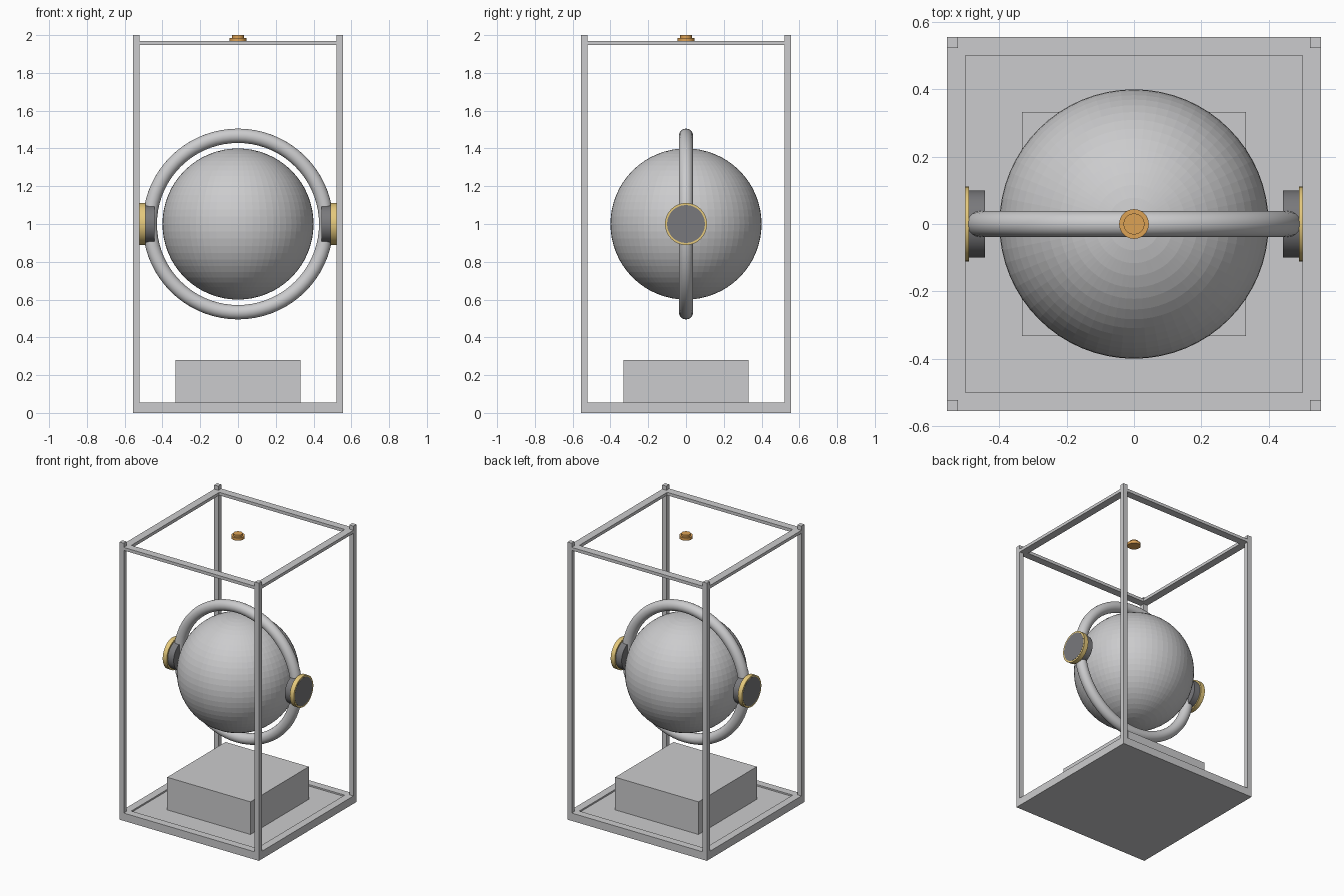
import bpy
import math

cube = bpy.data.objects.get("Cube")
if cube:
    bpy.data.objects.remove(cube, do_unlink=True)


def material(name, rgb):
    m = bpy.data.materials.new(name)
    m.use_nodes = True
    m.diffuse_color = (*rgb, 1)
    m.node_tree.nodes["Principled BSDF"].inputs["Base Color"].default_value = (*rgb, 1)
    return m


GREY = material("light_grey", (0.6, 0.6, 0.61))
DARK = material("dark_grey", (0.19, 0.19, 0.2))
GOLD = material("gold", (0.78, 0.58, 0.2))
ORANGE = material("orange", (0.72, 0.36, 0.09))


def finish(name, mat, smooth=False):
    ob = bpy.context.object
    ob.name = ob.data.name = name
    ob.data.materials.append(mat)
    if smooth:
        bpy.ops.object.shade_smooth_by_angle(angle=math.radians(35))
    return ob


def box(name, lo, hi, mat):
    """Box between two opposite corners."""
    bpy.ops.mesh.primitive_cube_add(size=1, location=[(a + b) / 2 for a, b in zip(lo, hi)])
    bpy.context.object.scale = [b - a for a, b in zip(lo, hi)]
    bpy.ops.object.transform_apply(location=False, rotation=False, scale=True)
    return finish(name, mat)


def disc(name, radius, start, end, axis, mat):
    """Cylinder along x (at the globe's height) or z."""
    mid = (start + end) / 2
    along_x = axis == "x"
    bpy.ops.mesh.primitive_cylinder_add(
        vertices=48, radius=radius, depth=abs(end - start),
        location=(mid, 0, 1) if along_x else (0, 0, mid),
        rotation=(0, math.pi / 2 if along_x else 0, 0))
    return finish(name, mat, True)


OUT, INNER, POST = 0.555, 0.5, 0.033
RIM = 0.056


def square_frame(name, z0, z1):
    for side, s in (("front", -1), ("back", 1)):
        y0, y1 = sorted((s * INNER, s * OUT))
        box(f"{name}_{side}", (-OUT, y0, z0), (OUT, y1, z1), GREY)
    for side, s in (("right", -1), ("left", 1)):
        x0, x1 = sorted((s * INNER, s * OUT))
        box(f"{name}_{side}", (x0, -INNER, z0), (x1, INNER, z1), GREY)


# Base with a shallow tray and a square pedestal
box("base_floor", (-INNER, -INNER, 0), (INNER, INNER, 0.045), GREY)
square_frame("base_rim", 0, RIM)
box("pedestal", (-0.332, -0.332, 0.045), (0.332, 0.332, 0.28), GREY)

# Corner posts and top rails
for sx, side in ((-1, "right"), (1, "left")):
    for sy, end in ((-1, "front"), (1, "back")):
        x0, x1 = sorted((sx * OUT, sx * (OUT - POST)))
        y0, y1 = sorted((sy * OUT, sy * (OUT - POST)))
        box(f"post_{end}_{side}", (x0, y0, RIM), (x1, y1, 2), GREY)
square_frame("top_rail", 1.948, 1.97)

# Globe and the ring around it
bpy.ops.mesh.primitive_uv_sphere_add(segments=64, ring_count=32, radius=0.4, location=(0, 0, 1))
finish("globe", GREY)
bpy.ops.mesh.primitive_torus_add(
    major_radius=0.467, minor_radius=0.038, major_segments=72, minor_segments=20,
    location=(0, 0, 1), rotation=(math.pi / 2, 0, 0))
finish("ring", GREY, True)

# Side hubs with gold rims
for s, side in ((-1, "right"), (1, "left")):
    disc(f"hub_{side}", 0.1, s * 0.443, s * 0.5235, "x", DARK)
    disc(f"hub_rim_{side}", 0.111, s * 0.49, s * 0.5225, "x", GOLD)

# Stepped cap floating at the top
disc("cap_lower", 0.044, 1.967, 1.986, "z", ORANGE)
disc("cap_upper", 0.031, 1.986, 2, "z", ORANGE)
